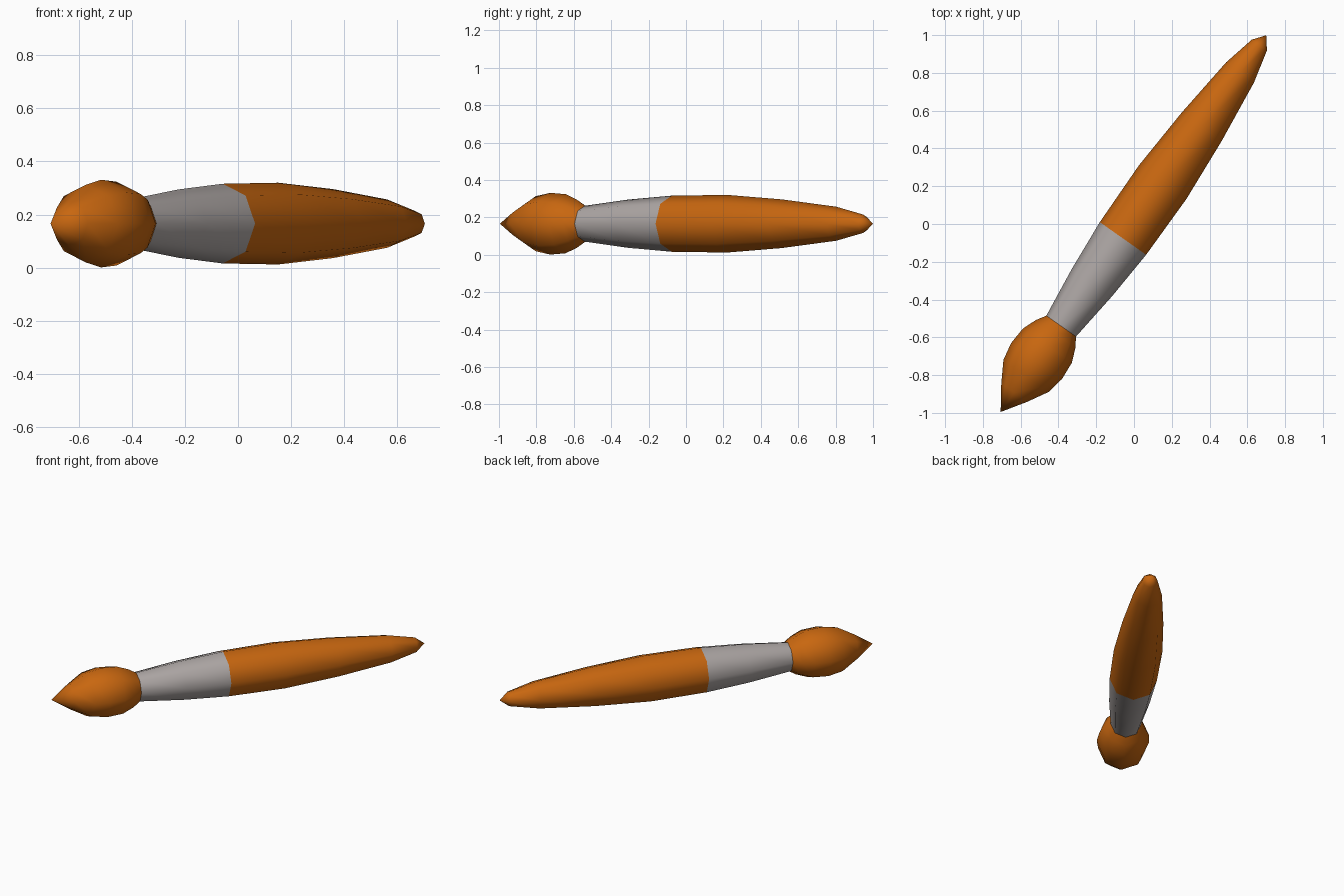
import bpy, bmesh, math
from mathutils import Matrix

if "Cube" in bpy.data.objects:
    bpy.data.objects.remove(bpy.data.objects["Cube"])

SIDES = 8
ANGLE = math.atan2(0.817, 0.576)          # direction of the brush in plan
# local x runs along the brush, local y/z across it
PLACE = Matrix.Translation((-0.003, 0.002, 0.166)) @ Matrix.Rotation(ANGLE, 4, 'Z')


def material(name, rgb):
    m = bpy.data.materials.new(name)
    m.diffuse_color = (*rgb, 1)
    m.use_nodes = True
    m.node_tree.nodes["Principled BSDF"].inputs["Base Color"].default_value = m.diffuse_color
    return m


def turned(name, profile, mat):
    """Eight-sided turned part from (distance along brush, radius) pairs."""
    bm = bmesh.new()
    rings = []
    for t, r in profile:
        if r == 0:
            rings.append([bm.verts.new((t, 0, 0))] * SIDES)
        else:
            rings.append([bm.verts.new((t, r * math.cos(a), r * math.sin(a)))
                          for a in (i * math.tau / SIDES for i in range(SIDES))])
    for lo, hi in zip(rings, rings[1:]):
        for i in range(SIDES):
            j = (i + 1) % SIDES
            corners = list(dict.fromkeys((lo[i], hi[i], hi[j], lo[j])))
            bm.faces.new(corners).smooth = True
    bm.transform(PLACE)
    # outward normals
    bm.normal_update()
    f = bm.faces[:][0]
    axis_point = PLACE @ (PLACE.inverted() @ f.calc_center_median() * 1).project(PLACE.inverted().to_3x3() @ PLACE.col[0].xyz)
    if f.normal.dot(f.calc_center_median() - axis_point) < 0:
        bmesh.ops.reverse_faces(bm, faces=bm.faces[:])
    me = bpy.data.meshes.new(name)
    bm.to_mesh(me)
    bm.free()
    me.materials.append(mat)
    ob = bpy.data.objects.new(name, me)
    bpy.context.collection.objects.link(ob)
    return ob


orange = material("orange", (0.58, 0.135, 0.005))
grey = material("warm_grey", (0.42, 0.385, 0.375))

# pointed bristle head
turned("bristles", [(-1.22, 0), (-1.095, 0.084), (-0.986, 0.147), (-0.89, 0.165),
                    (-0.79, 0.158), (-0.715, 0.128), (-0.664, 0.096)], orange)
# metal collar
turned("ferrule", [(-0.664, 0.096), (-0.38, 0.129), (-0.096, 0.15)], grey)
# tapered handle
turned("handle", [(-0.096, 0.15), (0.268, 0.154), (0.625, 0.13), (0.98, 0.091),
                  (1.157, 0.049), (1.22, 0)], orange)
